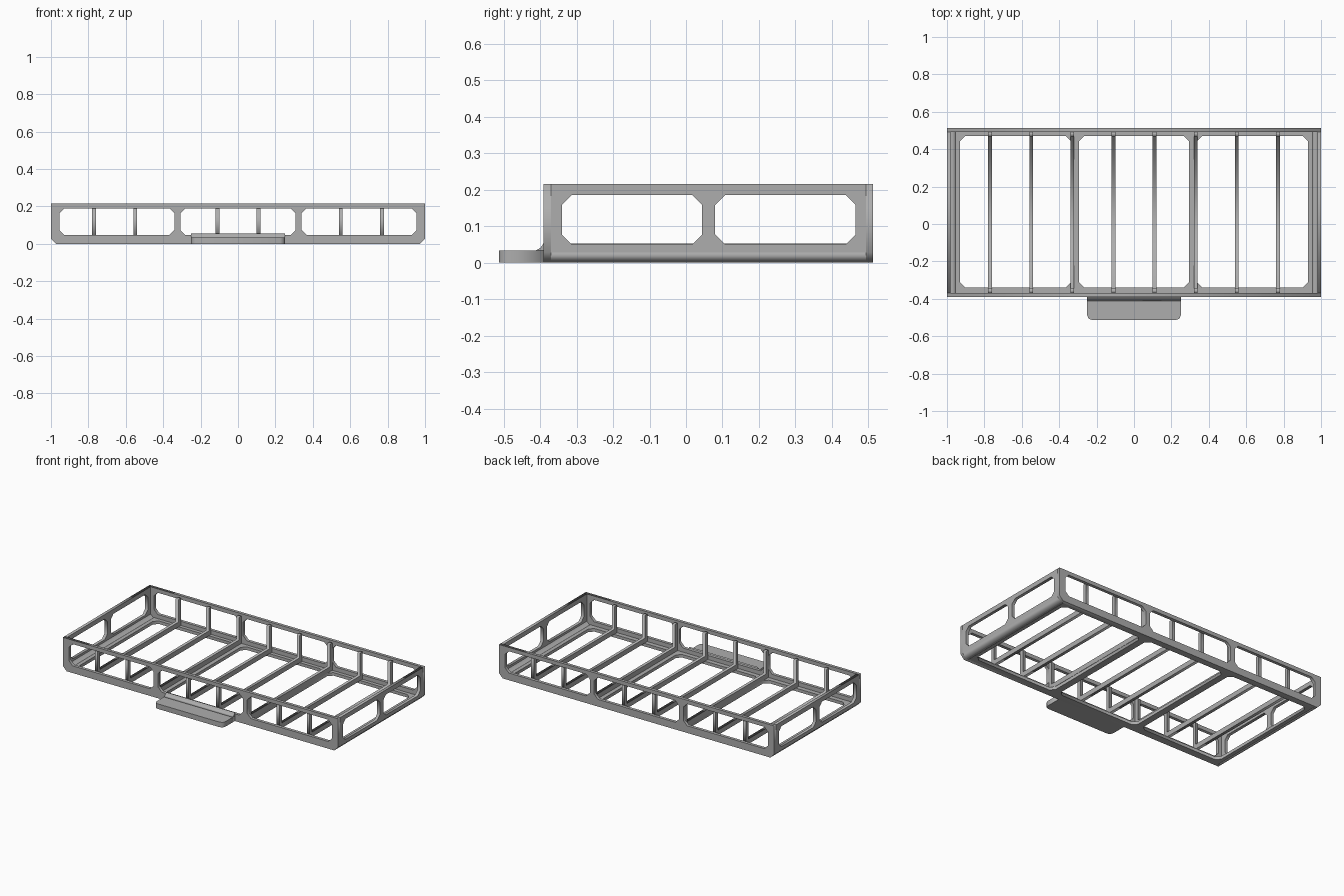
import bpy
from mathutils import Matrix, Vector

cube = bpy.data.objects.get("Cube")
if cube:
    bpy.data.objects.remove(cube, do_unlink=True)

GREY = (0.42, 0.42, 0.42, 1)
metal = bpy.data.materials.new("grey metal")
metal.use_nodes = True
metal.diffuse_color = GREY
metal.node_tree.nodes["Principled BSDF"].inputs["Base Color"].default_value = GREY

# Overall tray dimensions
FRONT, BACK, TOP, WALL = -0.39, 0.513, 0.215, 0.02
BEVEL = 0.028
IN_FRONT, IN_BACK = FRONT + WALL, BACK - WALL

# Axes of the flat panels: (panel u, panel v, extrusion direction)
ALONG_X = (Vector((0, 1, 0)), Vector((0, 0, 1)), Vector((1, 0, 0)))
ALONG_Y = (Vector((1, 0, 0)), Vector((0, 0, 1)), Vector((0, -1, 0)))
ALONG_Z = (Vector((1, 0, 0)), Vector((0, 1, 0)), Vector((0, 0, 1)))


def rect(u0, u1, v0, v1):
    return [(u0, v0), (u1, v0), (u1, v1), (u0, v1)]


def window(u0, u1, v0, v1, c=0.027):
    """Rectangle with cut corners."""
    return [(u0 + c, v0), (u1 - c, v0), (u1, v0 + c), (u1, v1 - c),
            (u1 - c, v1), (u0 + c, v1), (u0, v1 - c), (u0, v0 + c)]


def panel(name, outline, axes, start, end, holes=()):
    """Flat plate with holes, extruded between two positions on its axis."""
    curve = bpy.data.curves.new(name, "CURVE")
    curve.dimensions = "2D"
    curve.fill_mode = "BOTH"
    curve.extrude = abs(end - start) / 2
    for loop in [outline, *holes]:
        spline = curve.splines.new("POLY")
        spline.points.add(len(loop) - 1)
        for point, (u, v) in zip(spline.points, loop):
            point.co = (u, v, 0, 1)
        spline.use_cyclic_u = True
    temp = bpy.data.objects.new(name + " outline", curve)
    bpy.context.collection.objects.link(temp)
    bpy.context.view_layer.update()
    graph = bpy.context.evaluated_depsgraph_get()
    mesh = bpy.data.meshes.new_from_object(temp.evaluated_get(graph))
    bpy.data.objects.remove(temp, do_unlink=True)
    u, v, w = axes
    place = Matrix((u, v, w)).transposed().to_4x4()
    place.translation = Vector(abs(c) for c in w) * ((start + end) / 2)
    mesh.transform(place)
    mesh.name = name
    mesh.materials.clear()
    mesh.materials.append(metal)
    obj = bpy.data.objects.new(name, mesh)
    bpy.context.collection.objects.link(obj)
    return obj


# Long front and back walls, three windows each
long_outline = [(-1 + BEVEL, 0), (1 - BEVEL, 0), (1, BEVEL), (1, TOP), (-1, TOP), (-1, BEVEL)]
long_windows = [window(a, b, 0.047, 0.19) for a, b in ((-0.955, -0.34), (-0.308, 0.308), (0.34, 0.955))]
panel("front_wall", long_outline, ALONG_Y, FRONT, IN_FRONT, long_windows)
panel("back_wall", long_outline, ALONG_Y, IN_BACK, BACK, long_windows)

# End walls with two windows, and the slanted strip joining each to the floor
end_windows = [window(a, b, 0.05, 0.185) for a, b in ((-0.34, 0.044), (0.08, 0.465))]
for side, s in (("left", 1), ("right", -1)):
    panel(side + "_end_wall", rect(IN_FRONT, IN_BACK, BEVEL, TOP), ALONG_X,
          s * 1, s * (1 - WALL), end_windows)
    strip = [(1, BEVEL), (1 - WALL, BEVEL), (1 - WALL, 0.036),
             (0.963, WALL), (0.955, WALL), (0.955, 0), (1 - BEVEL, 0)]
    panel(side + "_slanted_strip", [(s * x, z) for x, z in strip], ALONG_Y, IN_FRONT, IN_BACK)

# Floor with three large openings
floor_openings = [window(a, b, -0.34, 0.47) for a, b in ((-0.93, -0.338), (-0.293, 0.293), (0.338, 0.93))]
panel("floor", rect(-0.955, 0.955, IN_FRONT, IN_BACK), ALONG_Z, 0, WALL, floor_openings)

# U-shaped ribs: floor bar with a post up each long wall
rib = [(IN_FRONT, WALL), (IN_BACK, WALL), (IN_BACK, 0.2), (IN_BACK - 0.025, 0.2),
       (IN_BACK - 0.025, 0.052), (IN_FRONT + 0.025, 0.052), (IN_FRONT + 0.025, 0.2), (IN_FRONT, 0.2)]
for i in range(8):
    x = (i - 3.5) * 0.22
    panel(f"rib_{i + 1}", rib, ALONG_X, x - 0.01, x + 0.01)

# Front step with rounded outer corners and a small raised lip at the wall
step = [(-0.25, FRONT), (-0.25, -0.488), (-0.243, -0.506), (-0.225, -0.513),
        (0.225, -0.513), (0.243, -0.506), (0.25, -0.488), (0.25, FRONT)]
panel("front_step", step, ALONG_Z, 0, 0.033)
lip = [(FRONT, 0.033), (-0.413, 0.033), (-0.4, 0.04), (-0.393, 0.048), (FRONT, 0.056)]
panel("step_lip", lip, ALONG_X, -0.25, 0.25)
